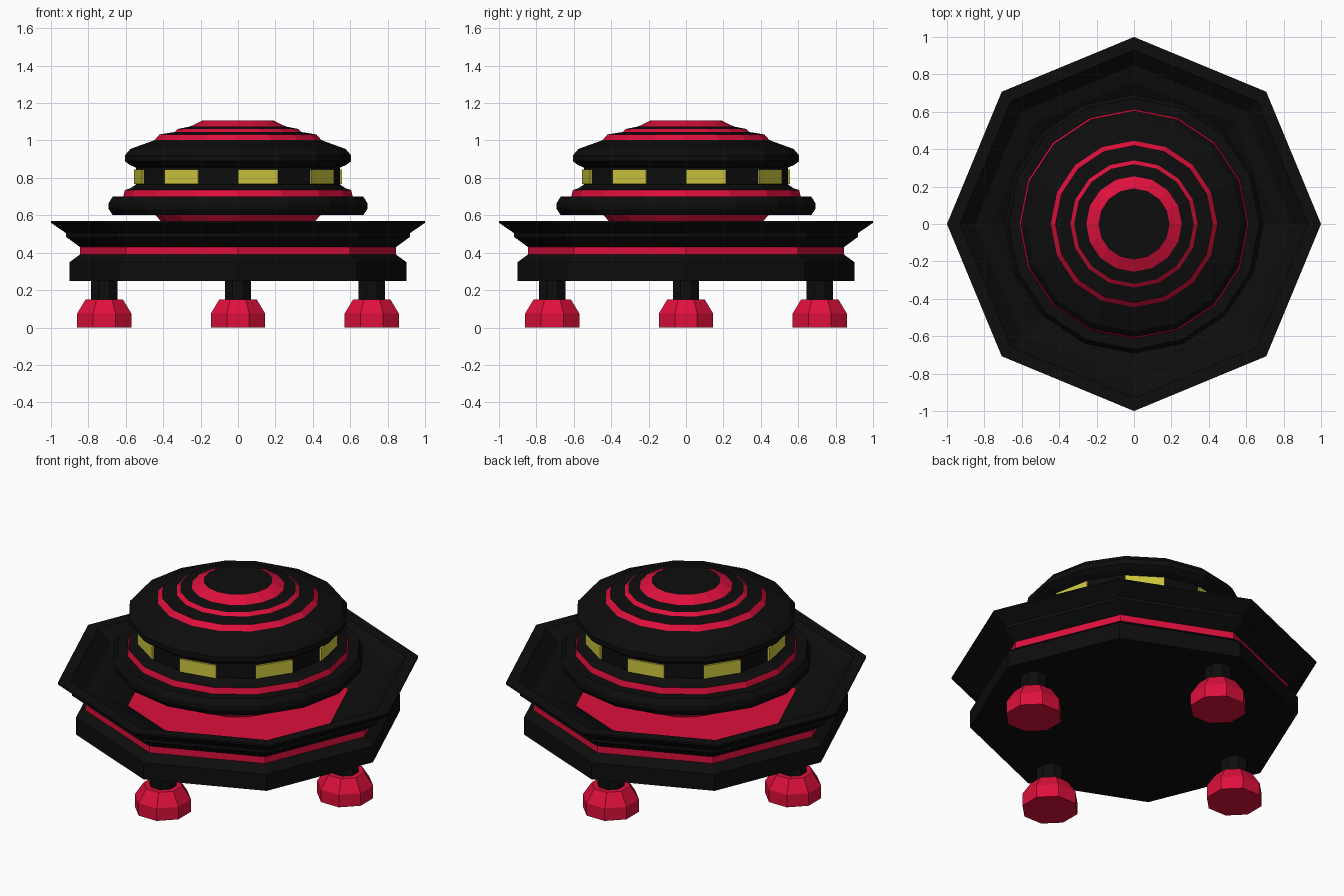
import bpy, bmesh
from math import cos, sin, pi

if "Cube" in bpy.data.objects:
    bpy.data.objects.remove(bpy.data.objects["Cube"])


def material(name, color):
    m = bpy.data.materials.new(name)
    m.diffuse_color = (*color, 1)
    m.use_nodes = True
    m.node_tree.nodes["Principled BSDF"].inputs["Base Color"].default_value = m.diffuse_color
    return m


BLACK = material("black", (0.004, 0.004, 0.004))
RED = material("red", (0.73, 0.005, 0.045))
YELLOW = material("yellow", (0.62, 0.57, 0.05))


def finish(name, bm, mats):
    bmesh.ops.recalc_face_normals(bm, faces=bm.faces[:])
    me = bpy.data.meshes.new(name)
    bm.to_mesh(me)
    bm.free()
    for m in mats:
        me.materials.append(m)
    ob = bpy.data.objects.new(name, me)
    bpy.context.collection.objects.link(ob)
    return ob


def lathe(name, profile, sides, mats, red=(), center=(0, 0), turn=0.0):
    """Spin (radius, z) points bottom to top, cap both ends.
    Segments listed in red use the second material."""
    bm = bmesh.new()
    angles = [turn + 2 * pi * k / sides for k in range(sides)]
    rings = [[bm.verts.new((center[0] + r * cos(a), center[1] + r * sin(a), z))
              for a in angles] for r, z in profile]
    for i in range(len(rings) - 1):
        lo, hi = rings[i], rings[i + 1]
        for k in range(sides):
            n = (k + 1) % sides
            f = bm.faces.new((lo[k], lo[n], hi[n], hi[k]))
            f.material_index = int(i in red)
    bm.faces.new(rings[0][::-1])
    top = bm.faces.new(rings[-1])
    top.material_index = int(len(rings) - 1 in red)
    return finish(name, bm, mats)


# Octagonal hull: stepped outside, open basin with a red floor
lathe("hull", [(0.90, 0.25), (0.90, 0.35), (0.845, 0.39), (0.845, 0.43),
               (0.92, 0.485), (0.92, 0.505), (1.0, 0.56), (1.0, 0.57),
               (0.93, 0.57), (0.85, 0.50), (0.76, 0.48), (0.61, 0.40)],
      8, [BLACK, RED], red=(2, 11))

# Red cone carrying the dome
lathe("dome_neck", [(0.25, 0.39), (0.445, 0.605)], 16, [RED])

# Wide disc under the cabin
lathe("lower_disc", [(0.44, 0.602), (0.67, 0.602), (0.692, 0.635),
                     (0.692, 0.665), (0.67, 0.70), (0.60, 0.70)], 16, [BLACK])

# Cabin and stepped roof with red rings
lathe("cabin_dome", [(0.615, 0.695), (0.605, 0.735), (0.575, 0.745), (0.545, 0.765),
                     (0.545, 0.855), (0.58, 0.87), (0.605, 0.89), (0.605, 0.92),
                     (0.575, 0.955), (0.45, 1.0), (0.445, 1.003), (0.42, 1.032),
                     (0.34, 1.045), (0.32, 1.062), (0.255, 1.075), (0.19, 1.107)],
      16, [BLACK, RED], red=(0, 10, 12, 14))

# Windows on every other cabin facet
bm = bmesh.new()
for k in range(8):
    a0 = k * pi / 4
    a1 = a0 + pi / 8
    corners = [(r, a) for r, a in ((0.53, a0), (0.557, a0), (0.557, a1), (0.53, a1))]
    lo, hi = [[bm.verts.new((r * cos(a), r * sin(a), z)) for r, a in corners]
              for z in (0.767, 0.845)]
    bm.faces.new(lo[::-1])
    bm.faces.new(hi)
    for i in range(4):
        j = (i + 1) % 4
        bm.faces.new((lo[i], lo[j], hi[j], hi[i]))
finish("windows", bm, [YELLOW])

# Four legs with flared feet
S = 1 / cos(pi / 8)
for name, x, y in (("right", 0.715, 0), ("back", 0, 0.715),
                   ("left", -0.715, 0), ("front", 0, -0.715)):
    lathe(name + "_leg", [(0.07 * S, 0.14), (0.07 * S, 0.26)], 8, [BLACK],
          center=(x, y), turn=pi / 8)
    lathe(name + "_foot", [(0.145 * S, 0), (0.145 * S, 0.075), (0.10 * S, 0.15)],
          8, [RED], center=(x, y), turn=pi / 8)
